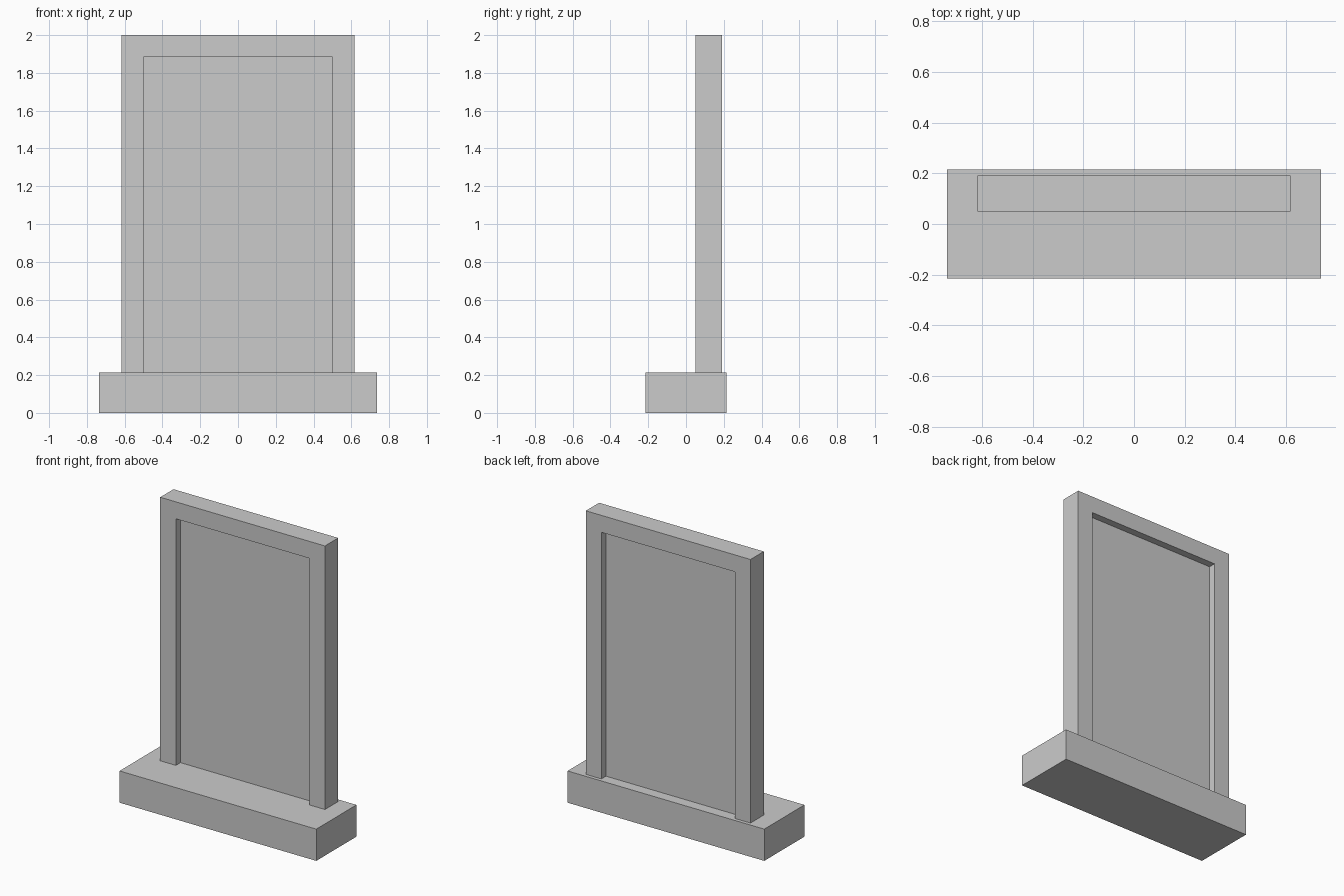
import bpy
import bmesh

if "Cube" in bpy.data.objects:
    bpy.data.objects.remove(bpy.data.objects["Cube"])

BASE_TOP = 0.215
FRAME_Y = (0.049, 0.191)
PANEL_Y = (0.098, 0.142)


def extrude_profile(name, points, y0, y1):
    """Solid made from an x/z outline pushed from y0 to y1."""
    bm = bmesh.new()
    face = bm.faces.new([bm.verts.new((x, y0, z)) for x, z in points])
    ext = bmesh.ops.extrude_face_region(bm, geom=[face], use_keep_orig=True)
    verts = [g for g in ext["geom"] if isinstance(g, bmesh.types.BMVert)]
    bmesh.ops.translate(bm, verts=verts, vec=(0, y1 - y0, 0))
    bmesh.ops.recalc_face_normals(bm, faces=bm.faces)
    mesh = bpy.data.meshes.new(name)
    bm.to_mesh(mesh)
    bm.free()
    obj = bpy.data.objects.new(name, mesh)
    bpy.context.collection.objects.link(obj)
    return obj


def rect(half, z0, z1):
    return [(-half, z0), (half, z0), (half, z1), (-half, z1)]


# Plinth
extrude_profile("base", rect(0.737, 0, BASE_TOP), -0.215, 0.215)

# Two posts and lintel in one inverted-U outline
right_half = [(0.5, 1.885), (0.5, BASE_TOP), (0.617, BASE_TOP), (0.617, 2.0)]
left_half = [(-x, z) for x, z in reversed(right_half)]
extrude_profile("frame", right_half + left_half, *FRAME_Y)

# Panel recessed equally on both sides of the frame
extrude_profile("panel", rect(0.5, BASE_TOP, 1.885), *PANEL_Y)
